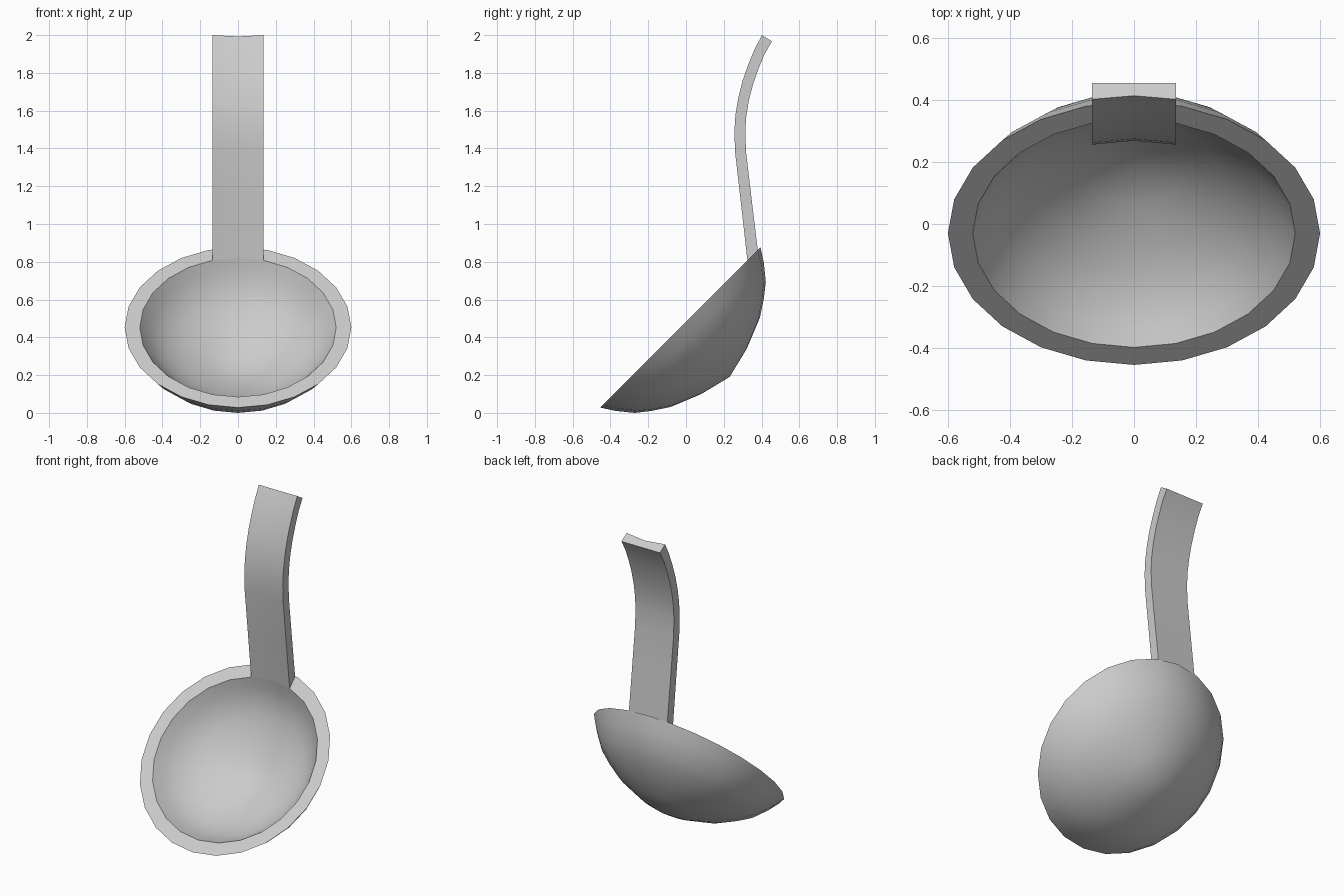
import bpy, bmesh, math
from mathutils import Matrix

if "Cube" in bpy.data.objects:
    bpy.data.objects.remove(bpy.data.objects["Cube"])

SIDES = 24
CENTRE = (0, -0.03, 0.4525)

metal = bpy.data.materials.new("light_grey")
metal.diffuse_color = (0.6, 0.6, 0.6, 1)
metal.use_nodes = True
metal.node_tree.nodes["Principled BSDF"].inputs["Base Color"].default_value = metal.diffuse_color


def finish(bm, name):
    bmesh.ops.recalc_face_normals(bm, faces=bm.faces)
    mesh = bpy.data.meshes.new(name)
    bm.to_mesh(mesh)
    bm.free()
    obj = bpy.data.objects.new(name, mesh)
    bpy.context.collection.objects.link(obj)
    mesh.materials.append(metal)
    bpy.ops.object.select_all(action='DESELECT')
    obj.select_set(True)
    bpy.context.view_layer.objects.active = obj
    bpy.ops.object.shade_smooth_by_angle(angle=math.radians(30))
    return obj


# Bowl: closed profile (radius, depth) spun round, then tilted 45 degrees
outer = [(0.6, 0), (0.555, 0.07), (0.49, 0.15), (0.42, 0.205),
         (0.333, 0.262), (0.17, 0.328), (0, 0.37)]
inner = [(r * 0.52 / 0.6, d * 0.303 / 0.37) for r, d in outer]
profile = outer[::-1] + inner

bm = bmesh.new()
rings = []
for r, d in profile:
    if r == 0:
        rings.append([bm.verts.new((0, 0, -d))] * SIDES)
    else:
        angles = [2 * math.pi * i / SIDES for i in range(SIDES)]
        rings.append([bm.verts.new((r * math.sin(a), r * math.cos(a), -d)) for a in angles])
for a, b in zip(rings, rings[1:]):
    for i in range(SIDES):
        j = (i + 1) % SIDES
        corners = list(dict.fromkeys((a[i], a[j], b[j], b[i])))
        bm.faces.new(corners)
bm.transform(Matrix.Translation(CENTRE) @ Matrix.Rotation(math.radians(45), 4, 'X'))
finish(bm, "bowl")

# Handle: curved strip with a slightly hollow front, rising from the rim
# each station: front y, front z, back y, back z
stations = [(0.325, 0.807, 0.380, 0.863), (0.292, 1.10, 0.350, 1.11),
            (0.260, 1.38, 0.318, 1.38), (0.256, 1.49, 0.314, 1.49),
            (0.262, 1.58, 0.319, 1.57), (0.277, 1.67, 0.333, 1.655),
            (0.300, 1.76, 0.355, 1.74), (0.330, 1.845, 0.384, 1.823),
            (0.363, 1.925, 0.416, 1.900), (0.402, 2.0, 0.455, 1.967)]
HALF, HOLLOW = 0.135, 0.22

bm = bmesh.new()
rows = []
for fy, fz, by, bz in stations:
    my, mz = fy + (by - fy) * HOLLOW, fz + (bz - fz) * HOLLOW
    rows.append([bm.verts.new(p) for p in (
        (-HALF, fy, fz), (0, my, mz), (HALF, fy, fz),
        (HALF, by, bz), (0, by, bz), (-HALF, by, bz))])
for a, b in zip(rows, rows[1:]):
    for i in range(6):
        j = (i + 1) % 6
        bm.faces.new((a[i], a[j], b[j], b[i]))
# Flat tip
tip = rows[-1]
bm.faces.new((tip[0], tip[1], tip[4], tip[5]))
bm.faces.new((tip[1], tip[2], tip[3], tip[4]))
finish(bm, "handle")
